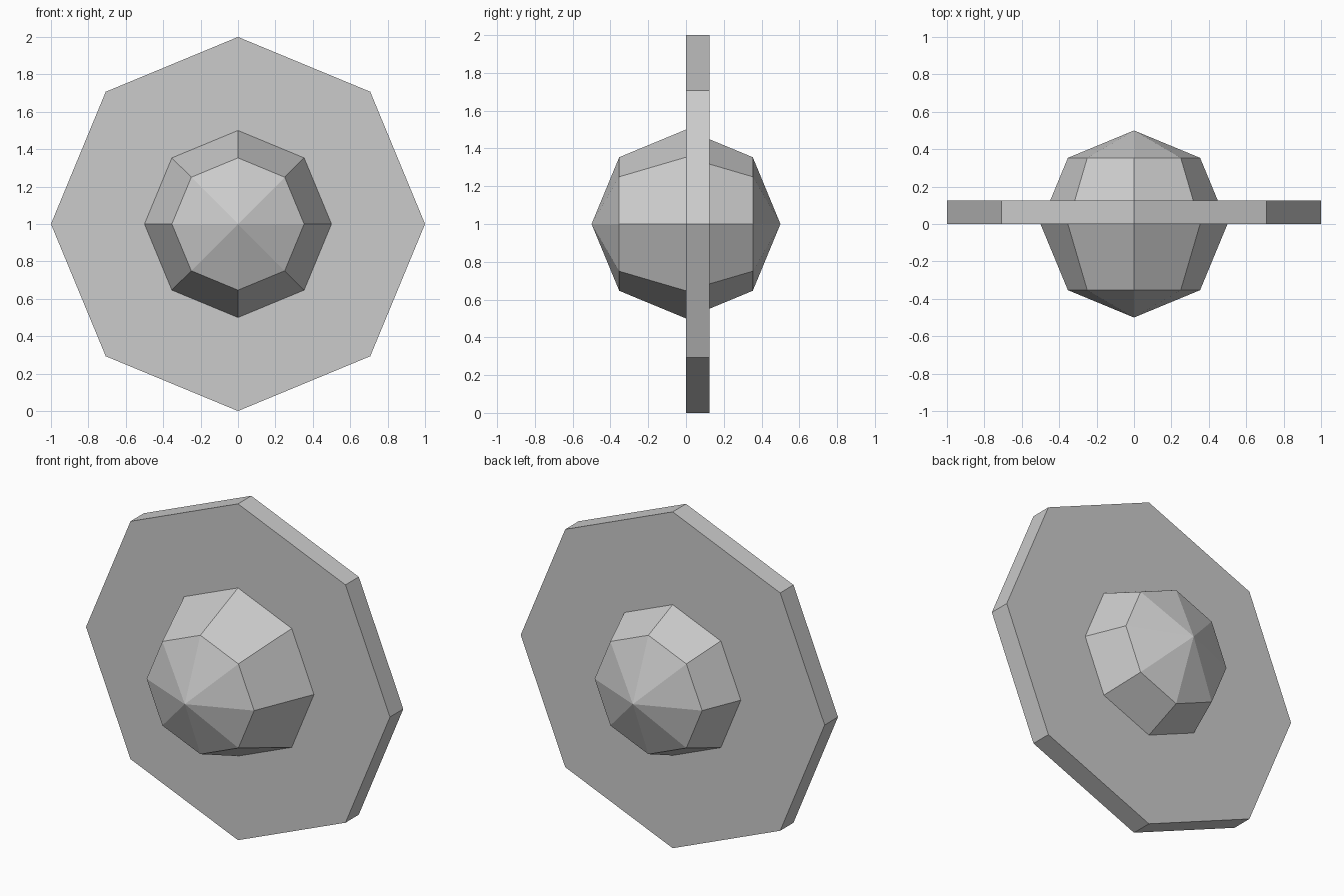
import bpy
from math import pi

if "Cube" in bpy.data.objects:
    bpy.data.objects.remove(bpy.data.objects["Cube"], do_unlink=True)

# Plain grey shared by both parts
grey = bpy.data.materials.new("light grey")
grey.use_nodes = True
colour = (0.6, 0.6, 0.6, 1)
grey.diffuse_color = colour
grey.node_tree.nodes["Principled BSDF"].inputs["Base Color"].default_value = colour

THICKNESS = 0.125
CENTRE_Z = 1.0


def finish(name):
    """Name, flat-shade and colour the part just added."""
    part = bpy.context.object
    part.name = name
    part.data.name = name
    part.data.materials.append(grey)
    bpy.ops.object.transform_apply(location=False, rotation=True, scale=True)
    bpy.ops.object.shade_flat()
    return part


# Low-poly ball with its poles at front and back
bpy.ops.mesh.primitive_uv_sphere_add(
    segments=8, ring_count=4, radius=0.5,
    location=(0, 0, CENTRE_Z), rotation=(pi / 2, 0, 0))
finish("ball")

# Eight-sided ring plate, its front face on the ball's middle
bpy.ops.mesh.primitive_cylinder_add(
    vertices=8, radius=1, depth=THICKNESS,
    location=(0, THICKNESS / 2, CENTRE_Z), rotation=(pi / 2, 0, 0))
finish("ring_plate")
